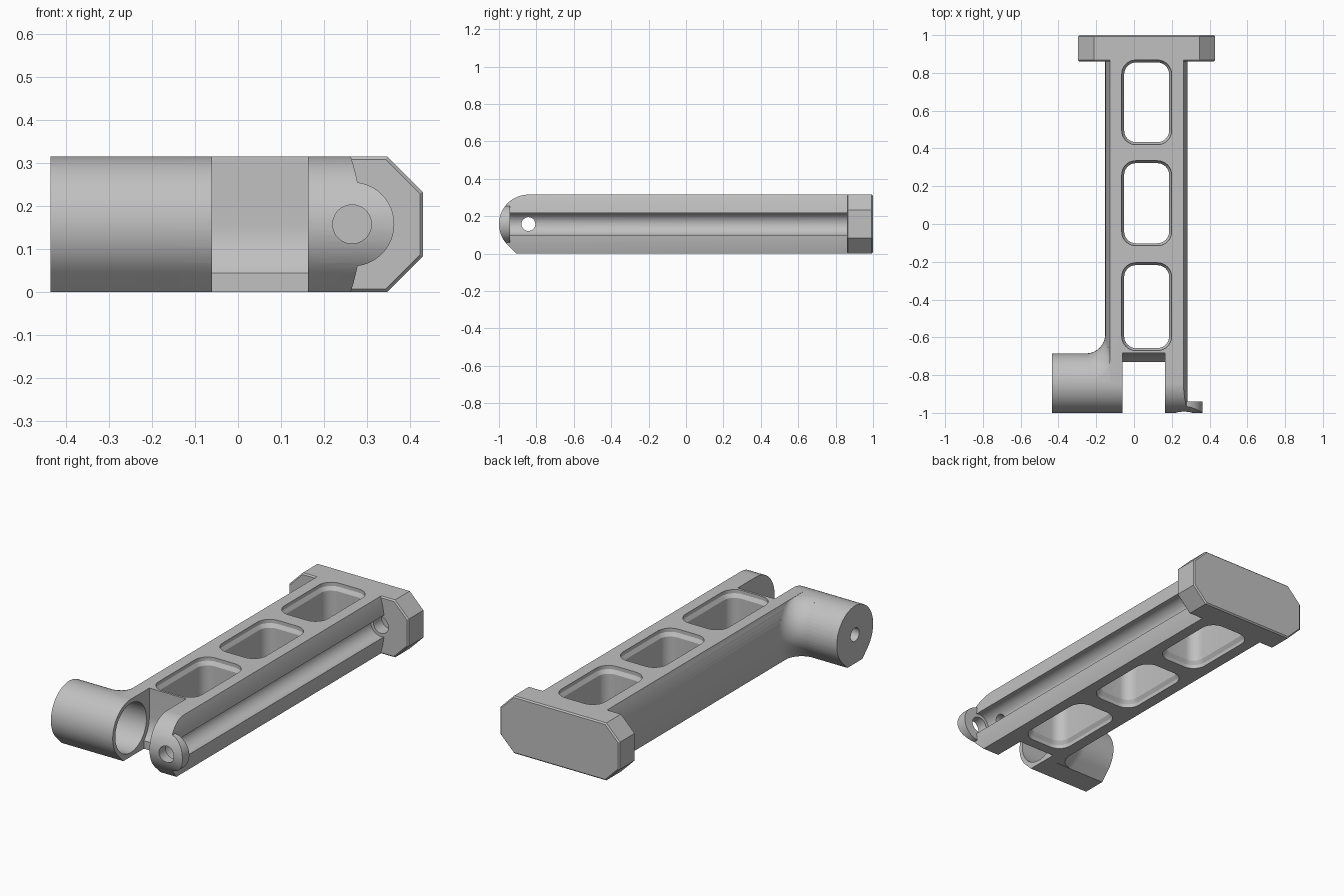
import bpy, bmesh
from math import sin, cos, pi, sqrt, radians

if "Cube" in bpy.data.objects:
    bpy.data.objects.remove(bpy.data.objects["Cube"], do_unlink=True)

grey = bpy.data.materials.new("light_grey")
grey.use_nodes = True
colour = (0.53, 0.53, 0.53, 1)
grey.diffuse_color = colour
grey.node_tree.nodes["Principled BSDF"].inputs["Base Color"].default_value = colour

H = 0.315            # overall height
R = H / 2            # barrel radius, also the axis height
PY = -1 + R          # pivot axis position
CX = 0.067           # centre line of the frame
ROD_X = 0.265        # rod channel axis


def loft(name, rings):
    """Closed solid through a list of equal-length rings."""
    bm = bmesh.new()
    vs = [[bm.verts.new(p) for p in ring] for ring in rings]
    n = len(vs[0])
    for a, b in zip(vs, vs[1:]):
        for i in range(n):
            j = (i + 1) % n
            bm.faces.new((a[i], a[j], b[j], b[i]))
    bm.faces.new(vs[0])
    bm.faces.new(vs[-1])
    bmesh.ops.recalc_face_normals(bm, faces=bm.faces)
    me = bpy.data.meshes.new(name)
    bm.to_mesh(me)
    bm.free()
    me.materials.append(grey)
    ob = bpy.data.objects.new(name, me)
    bpy.context.collection.objects.link(ob)
    return ob


def prism(name, pts, axis, lo, hi):
    """Extrude a 2D outline along x, y or z."""
    place = {"x": lambda p, t: (t, p[0], p[1]),
             "y": lambda p, t: (p[0], t, p[1]),
             "z": lambda p, t: (p[0], p[1], t)}[axis]
    return loft(name, [[place(p, t) for p in pts] for t in (lo, hi)])


def arc(cx, cy, r, start, end, n):
    return [(cx + r * cos(radians(start + (end - start) * i / n)),
             cy + r * sin(radians(start + (end - start) * i / n))) for i in range(n + 1)]


def circle(cx, cy, r, n=40):
    return arc(cx, cy, r, 0, 360, n)[:-1]


def apply(ob, mod):
    bpy.context.view_layer.objects.active = ob
    bpy.ops.object.modifier_apply(modifier=mod.name)


def combine(ob, other, op):
    mod = ob.modifiers.new(op, "BOOLEAN")
    mod.operation, mod.solver, mod.object = op, "EXACT", other
    apply(ob, mod)
    bpy.data.objects.remove(other, do_unlink=True)


# Side outlines: round barrel with a flat foot, and the long bar with the same nose
foot = R * math_tan if (math_tan := sin(pi / 8) / cos(pi / 8)) else 0
barrel_outline = arc(PY, R, R, -45, 225, 54) + [(PY - foot, 0), (PY + foot, 0)]
bar_outline = arc(PY, R, R, 90, 225, 27) + [(PY - foot, 0), (0.95, 0), (0.95, H)]

# Long frame with gently bulging sides
side_r = (R * R + 0.025 ** 2) / 0.05


def bulge(z):
    return 0.22 - side_r + sqrt(side_r ** 2 - (z - R) ** 2)


levels = [H * i / 16 for i in range(17)]
section = [(CX + bulge(z), z) for z in levels] + [(CX - bulge(z), z) for z in reversed(levels)]
frame = prism("handle_frame", section, "y", -1.1, 0.95)
combine(frame, prism("bar_side", bar_outline, "x", -0.5, 0.6), "INTERSECT")

# Barrel on the right
combine(frame, prism("barrel", barrel_outline, "x", -0.435, -0.03), "UNION")


# Concave blend between barrel and frame
def blend_ring(z):
    dz = z - R
    yb = PY + (sqrt(max(R * R - dz * dz, 0)) if dz > -R * cos(pi / 4) else foot + z)
    xs = CX - bulge(z)
    curve = arc(xs - 0.1, yb + 0.1, 0.1, 0, -90, 10)
    outline = [(xs + 0.04, yb + 0.1)] + curve + [(xs - 0.1, yb - 0.03), (xs + 0.04, yb - 0.03)]
    return [(x, y, z) for x, y in outline]


heights = [R - (R - 0.001) * cos(pi * i / 24) for i in range(25)]
combine(frame, loft("barrel_blend", [blend_ring(z) for z in heights]), "UNION")

# Rod flange on the left prong
flange = prism("rod_flange", circle(ROD_X, R, 0.098, 48), "y", -1.1, -0.94)
combine(flange, prism("flange_side", bar_outline, "x", 0, 0.6), "INTERSECT")
combine(frame, flange, "UNION")

# End plate with cut corners and a fine edge bevel
hw, c = 0.3625, 0.083
corners = [(hw - c, 0), (hw, c), (hw, H - c), (hw - c, H)]
octagon = [(CX + x, z) for x, z in corners] + [(CX - x, z) for x, z in reversed(corners)]
plate = prism("end_plate", octagon, "y", 0.86, 1)
bevel = plate.modifiers.new("edge", "BEVEL")
bevel.width, bevel.segments = 0.007, 1
bevel.limit_method, bevel.angle_limit = "ANGLE", radians(60)
apply(plate, bevel)
combine(frame, plate, "UNION")

# Hinge slot, rounded at the lower back
slot = [(-1.1, -0.05), (PY + 0.113, -0.05)] + arc(PY, R, 0.16, -45, 0, 10) + [(PY + 0.16, 0.4), (-1.1, 0.4)]
combine(frame, prism("slot_cutter", slot, "x", -0.06, 0.163), "DIFFERENCE")

# Barrel bore and pivot hole
combine(frame, prism("bore_cutter", circle(PY, R, 0.135, 48), "x", -0.39, -0.04), "DIFFERENCE")
combine(frame, prism("pivot_cutter", circle(PY, R, 0.037, 28), "x", -0.6, 0.6), "DIFFERENCE")

# Rod channel along the left side and its end hole
combine(frame, prism("channel_cutter", circle(ROD_X, R, 0.062), "y", -0.94, 0.86), "DIFFERENCE")
combine(frame, prism("rod_cutter", circle(ROD_X, R, 0.045, 36), "y", -1.1, 0.93), "DIFFERENCE")


# Three through pockets with flared rims
def rounded(cx, cy, w, d, r, z):
    pts = []
    for k, (sx, sy) in enumerate([(1, 1), (-1, 1), (-1, -1), (1, -1)]):
        pts += arc(cx + sx * (w - r), cy + sy * (d - r), r, 90 * k, 90 * k + 90, 8)
    return [(x, y, z) for x, y in pts]


for lo, hi in ((0.42, 0.868), (-0.115, 0.335), (-0.67, -0.205)):
    cy, d = (lo + hi) / 2, (hi - lo) / 2
    rings = [rounded(CX, cy, 0.132 - s, d - s, 0.075 - s, z)
             for z, s in ((-0.02, 0), (0.02, 0), (0.04, 0.013), (H - 0.04, 0.013), (H - 0.02, 0), (H + 0.02, 0))]
    combine(frame, loft("pocket_cutter", rings), "DIFFERENCE")

bpy.ops.object.select_all(action="DESELECT")
frame.select_set(True)
bpy.context.view_layer.objects.active = frame
bpy.ops.object.shade_smooth_by_angle(angle=radians(25))
